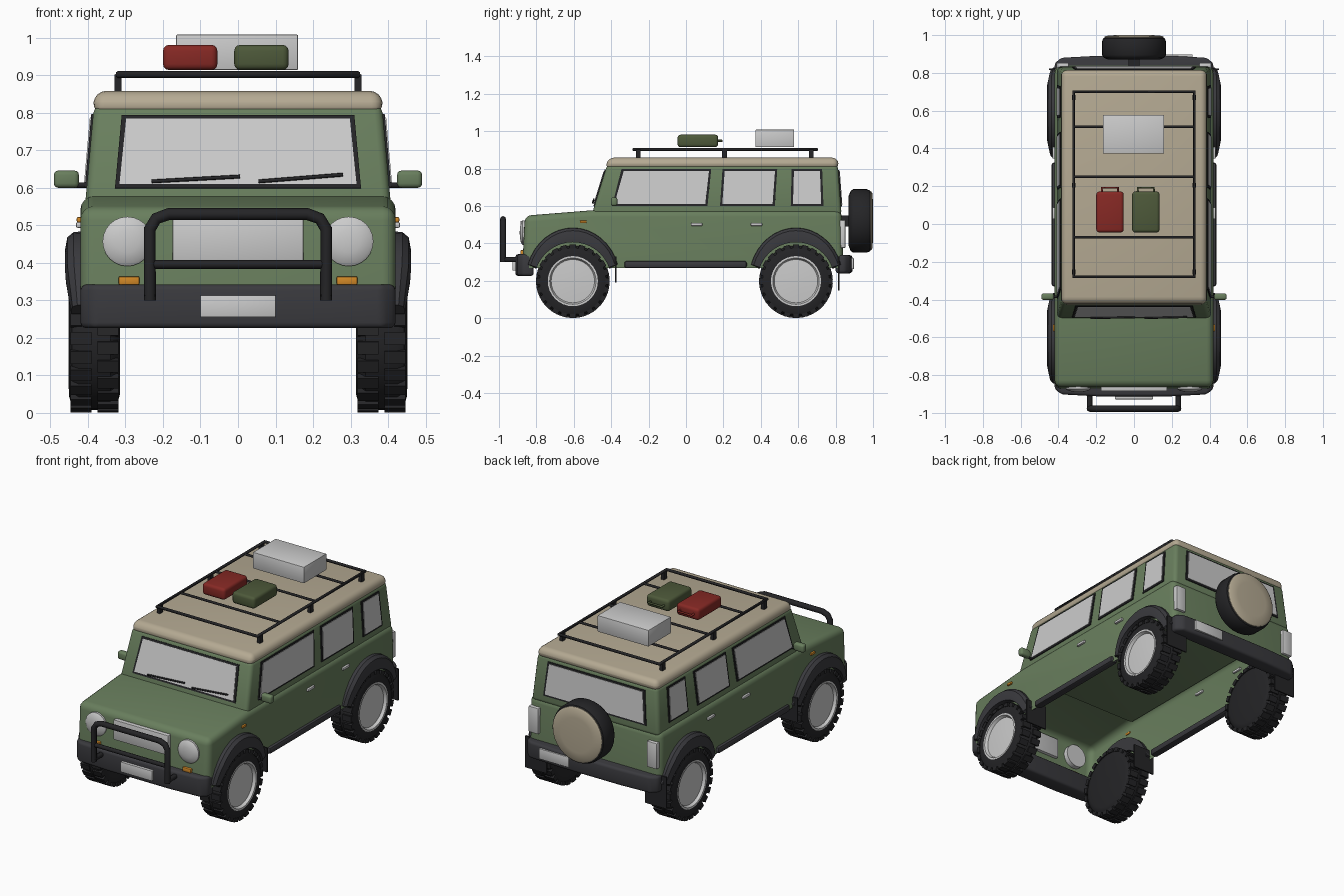
import bpy, bmesh, math
from mathutils import Vector, Matrix

if "Cube" in bpy.data.objects:
    bpy.data.objects.remove(bpy.data.objects["Cube"])

COLORS = {"green": (.14, .21, .11), "tan": (.46, .40, .29), "black": (.018, .018, .02),
          "charcoal": (.042, .042, .048), "red": (.24, .022, .018),
          "olive": (.075, .1, .042), "orange": (.65, .25, .02)}
MATS = {}
for k, c in COLORS.items():
    MATS[k] = bpy.data.materials.new(k)
    MATS[k].diffuse_color = (*c, 1)


def finish(bm, name, mat=None, bevel=0, seg=3, mirror=False, fix=True):
    """Bevel the sharp edges, smooth by angle, optionally mirror over x."""
    if fix:
        bmesh.ops.recalc_face_normals(bm, faces=bm.faces)
    if bevel:
        es = [e for e in bm.edges if len(e.link_faces) == 2 and e.calc_face_angle() > .5]
        bmesh.ops.bevel(bm, geom=es, offset=bevel, segments=seg, profile=.5,
                        affect='EDGES', clamp_overlap=True)
    me = bpy.data.meshes.new(name)
    bm.to_mesh(me)
    bm.free()
    o = bpy.data.objects.new(name, me)
    bpy.context.collection.objects.link(o)
    if mat:
        me.materials.append(MATS[mat])
    bpy.ops.object.select_all(action='DESELECT')
    o.select_set(True)
    bpy.context.view_layer.objects.active = o
    bpy.ops.object.shade_smooth_by_angle(angle=math.radians(35))
    if mirror:
        o.modifiers.new("mirror", 'MIRROR')
    return o


def box(name, x, y, z, mat=None, bevel=0, seg=2, mirror=False):
    """Box from (min, max) ranges."""
    bm = bmesh.new()
    bmesh.ops.create_cube(bm, size=1)
    for v in bm.verts:
        v.co = [(a + b) / 2 + c * (b - a) for (a, b), c in zip((x, y, z), v.co)]
    return finish(bm, name, mat, bevel, seg, mirror)


def loft(bm, rings, caps=True):
    rows = [[bm.verts.new(p) for p in r] for r in rings]
    n = len(rows[0])
    for a, b in zip(rows, rows[1:]):
        for i in range(n):
            bm.faces.new((a[i], a[(i + 1) % n], b[(i + 1) % n], b[i]))
    if caps:
        bm.faces.new(rows[0])
        bm.faces.new(rows[-1])


def panel(name, pts, out, lo, hi, mat=None, bevel=0, mirror=False):
    """Thin plate: polygon offset between lo and hi along its outward normal."""
    p = [Vector(q) for q in pts]
    n = (p[1] - p[0]).cross(p[2] - p[0]).normalized()
    if n.dot(Vector(out)) < 0:
        n = -n
    bm = bmesh.new()
    loft(bm, [[q + n * lo for q in p], [q + n * hi for q in p]])
    return finish(bm, name, mat, bevel, 2, mirror)


def lathe(name, prof, c, axis='X', n=32, mat=None, mirror=False):
    """Revolve (along, radius) points round an axis through c."""
    bm = bmesh.new()
    rings = []
    for a, r in prof:
        ring = []
        for i in range(n):
            u, w = r * math.cos(i * math.tau / n), r * math.sin(i * math.tau / n)
            ring.append((a, c[1] + u, c[2] + w) if axis == 'X' else (c[0] + u, a, c[2] + w))
        rings.append(ring)
    loft(bm, rings)
    return finish(bm, name, mat, mirror=mirror)


def tube(name, pts, r, mat="black", cyclic=False):
    cu = bpy.data.curves.new(name, 'CURVE')
    cu.dimensions = '3D'
    cu.bevel_depth, cu.bevel_resolution, cu.use_fill_caps = r, 2, True
    s = cu.splines.new('POLY')
    s.points.add(len(pts) - 1)
    for p, q in zip(s.points, pts):
        p.co = (*q, 1)
    s.use_cyclic_u = cyclic
    cu.materials.append(MATS[mat])
    o = bpy.data.objects.new(name, cu)
    bpy.context.collection.objects.link(o)


# Lower body: side profile, open underneath
bm = bmesh.new()
prof = [(-.875, .268), (-.862, .548), (-.5, .577), (.832, .577), (.842, .268)]
loft(bm, [[(x, y, z) for y, z in prof] for x in (-.42, .42)])
bmesh.ops.recalc_face_normals(bm, faces=bm.faces)
bmesh.ops.delete(bm, geom=[f for f in bm.faces if f.normal.z < -.9], context='FACES_ONLY')
finish(bm, "lower_body", "green", .035, 4, fix=False)

# Cabin and roof
bm = bmesh.new()
loft(bm, [[(-w, f, z), (w, f, z), (w, b, z), (-w, b, z)]
          for w, f, b, z in ((.408, -.505, .832, .55), (.384, -.422, .812, .82))])
finish(bm, "cabin", "green", .022)
bm = bmesh.new()
loft(bm, [[(-w, f, z), (w, f, z), (w, b, z), (-w, b, z)]
          for w, f, b, z in ((.388, -.432, .817, .798), (.382, -.415, .812, .858))])
finish(bm, "roof", "tan", .03, 4)


# Windows: dark frame plus glass, fitted to the sloping cabin walls
def window(name, quad, place, out, mirror=False):
    cu, cv = sum(q[0] for q in quad) / 4, sum(q[1] for q in quad) / 4
    inner = [(u - math.copysign(.012, u - cu), v - math.copysign(.01, v - cv)) for u, v in quad]
    panel(name + "_frame", [place(*q) for q in quad], out, -.005, .005, "black", mirror=mirror)
    panel(name + "_glass", [place(*q) for q in inner], out, -.004, .008, mirror=mirror)


def slope(z, a, b):
    return a + (z - .55) / .27 * (b - a)


for i, (bl, br, tl, tr) in enumerate([(-.395, .115, -.345, .135), (.182, .475, .195, .488),
                                      (.56, .735, .565, .728)]):
    window(f"side_window_{i}", [(bl, .6), (br, .6), (tr, .797), (tl, .797)],
           lambda y, z: (slope(z, .408, .384), y, z), (1, 0, 0), True)
screen = [(-.328, .598), (.328, .598), (.31, .793), (-.31, .793)]
window("windscreen", screen, lambda x, z: (x, slope(z, -.505, -.422), z), (0, -1, 0))
window("rear_window", screen, lambda x, z: (x, slope(z, .832, .812), z), (0, 1, 0))
for i, (a, b) in enumerate([((-.23, .617), (.005, .63)), ((.055, .617), (.28, .635))]):
    tube(f"wiper_{i}", [(x, slope(z, -.505, -.422) - .014, z) for x, z in (a, b)], .005)

# Front face: headlights, grille, indicators
lathe("headlight", [(-.84, .066), (-.874, .066), (-.88, .058), (-.888, .03), (-.889, .005)],
      (.295, 0, .457), 'Y', 24, None, True)
box("grille", (-.175, .175), (-.885, -.85), (.405, .52), None, .004)
box("front_indicator", (.263, .318), (-.885, -.85), (.341, .364), "orange", .004, mirror=True)
box("side_marker", (.415, .43), (-.568, -.532), (.508, .522), "orange", .004, mirror=True)

# Bumpers with swept ends, and plates
for nm, s, y0, y1, zl, zh in (("front", -1, .815, .912, .226, .342), ("rear", 1, .80, .89, .24, .337)):
    bm = bmesh.new()
    plan = [(-.42, y0), (.42, y0), (.42, y1 - .04), (.385, y1 - .01), (.2, y1),
            (-.2, y1), (-.385, y1 - .01), (-.42, y1 - .04)]
    loft(bm, [[(x, s * y, z) for x, y in plan] for z in (zl, zh)])
    finish(bm, nm + "_bumper", "charcoal", .015)
box("front_plate", (-.1, .1), (-.928, -.905), (.255, .313), None, .002)
box("rear_plate", (.12, .31), (.875, .897), (.262, .322), None, .002)
box("tail_light", (.345, .41), (.82, .853), (.375, .525), None, .006, mirror=True)

# Bull bar
half = [(.235, -.978, .30), (.235, -.978, .49), (.218, -.978, .518), (.185, -.978, .53)]
tube("bull_bar_hoop", half + [(-x, y, z) for x, y, z in half[::-1]], .016)
tube("bull_bar_rail", [(-.235, -.978, .396), (.235, -.978, .396)], .012)
for s in (-1, 1):
    tube("bull_bar_mount", [(s * .235, -.985, .313), (s * .235, -.89, .313)], .014)

# Wheels, arches, mud flaps
tyre = [(.315, .02), (.315, .15), (.322, .175), (.34, .19), (.425, .19), (.443, .178),
        (.45, .155), (.45, .134), (.43, .13)]
rim = [(.42, .134), (.452, .134), (.452, .124), (.436, .116), (.44, .05), (.44, .004)]
for nm, cy in (("front", -.605), ("rear", .588)):
    lathe(nm + "_tyre", tyre, (0, cy, .198), mat="black", mirror=True)
    lathe(nm + "_rim", rim, (0, cy, .198), mirror=True)
    bm = bmesh.new()
    for i in range(48):
        m = (Matrix.Translation((.346 if i % 2 else .419, cy, .198))
             @ Matrix.Rotation(i * math.tau / 48, 4, 'X')
             @ Matrix.Translation((0, 0, .186)) @ Matrix.Diagonal((.056, .034, .021, 1)))
        bmesh.ops.create_cube(bm, size=1, matrix=m)
    finish(bm, nm + "_tread", "black", mirror=True)
    rings = []
    for i in range(17):
        a = math.radians(18 + i * 9)
        f = min(1, .6 + .55 * math.sin(a))
        rings.append([(.395 + (x - .395) * f, cy + (r - .03 * (r > .22)) * math.cos(a),
                       .2 + r * math.sin(a))
                      for x, r in ((.395, .285), (.438, .282), (.455, .268), (.461, .235),
                                   (.459, .206), (.395, .206))])
    bm = bmesh.new()
    loft(bm, rings)
    finish(bm, nm + "_wheel_arch", "charcoal", mirror=True)
    z = .19 if nm == "front" else .148
    box(nm + "_mud_flap", (.315, .45), (cy + .226, cy + .234), (z, .33), "black", mirror=True)

# Sills, door handles, mirrors
box("side_step", (.39, .436), (-.33, .325), (.268, .306), "charcoal", .012, mirror=True)
for i, y in enumerate((.057, .377)):
    box(f"door_handle_{i}", (.41, .432), (y - .031, y + .031), (.493, .509), None, .005, mirror=True)
box("wing_mirror", (.424, .491), (-.402, -.367), (.6, .646), "green", .012, 3, True)
for s in (-1, 1):
    tube("mirror_arm", [(s * .39, -.385, .607), (s * .44, -.385, .607)], .007)

# Spare wheel on the tailgate
lathe("spare_tyre", [(.87, .02), (.87, .135), (.88, .16), (.895, .17), (.965, .17), (.983, .163),
                     (.99, .15), (.99, .02)], (0, 0, .52), 'Y', mat="black")
lathe("spare_cover", [(.97, .157), (.99, .157), (.996, .148), (1, .1), (1, .005)],
      (0, 0, .52), 'Y', mat="tan")
box("spare_mount", (-.03, .03), (.82, .88), (.49, .55), "black")

# Roof rack
tube("rack_frame", [(-.32, -.28, .902), (.32, -.28, .902), (.32, .7, .902), (-.32, .7, .902)],
     .009, cyclic=True)
for y in (-.07, .25, .515):
    tube("rack_crossbar", [(-.32, y, .902), (.32, y, .902)], .007)
for i, y in enumerate((-.255, .205, .67)):
    box(f"rack_foot_{i}", (.31, .329), (y - .013, y + .013), (.835, .902), "black", mirror=True)

# Luggage: two fuel cans and a case
for nm, x, col in (("red", -.2, "red"), ("olive", -.01, "olive")):
    box(nm + "_fuel_can", (x, x + .145), (-.045, .172), (.914, .981), col, .016, 3)
    tube(nm + "_can_handle", [(x + .03, .165, .948), (x + .03, .192, .948),
                              (x + .115, .192, .948), (x + .115, .165, .948)], .006, col)
box("cargo_case", (-.165, .16), (.372, .578), (.914, 1.008), None, .003)

for m in bpy.data.materials:
    if m.users and not m.is_grease_pencil:
        m.use_nodes = True
        m.node_tree.nodes["Principled BSDF"].inputs["Base Color"].default_value = m.diffuse_color
